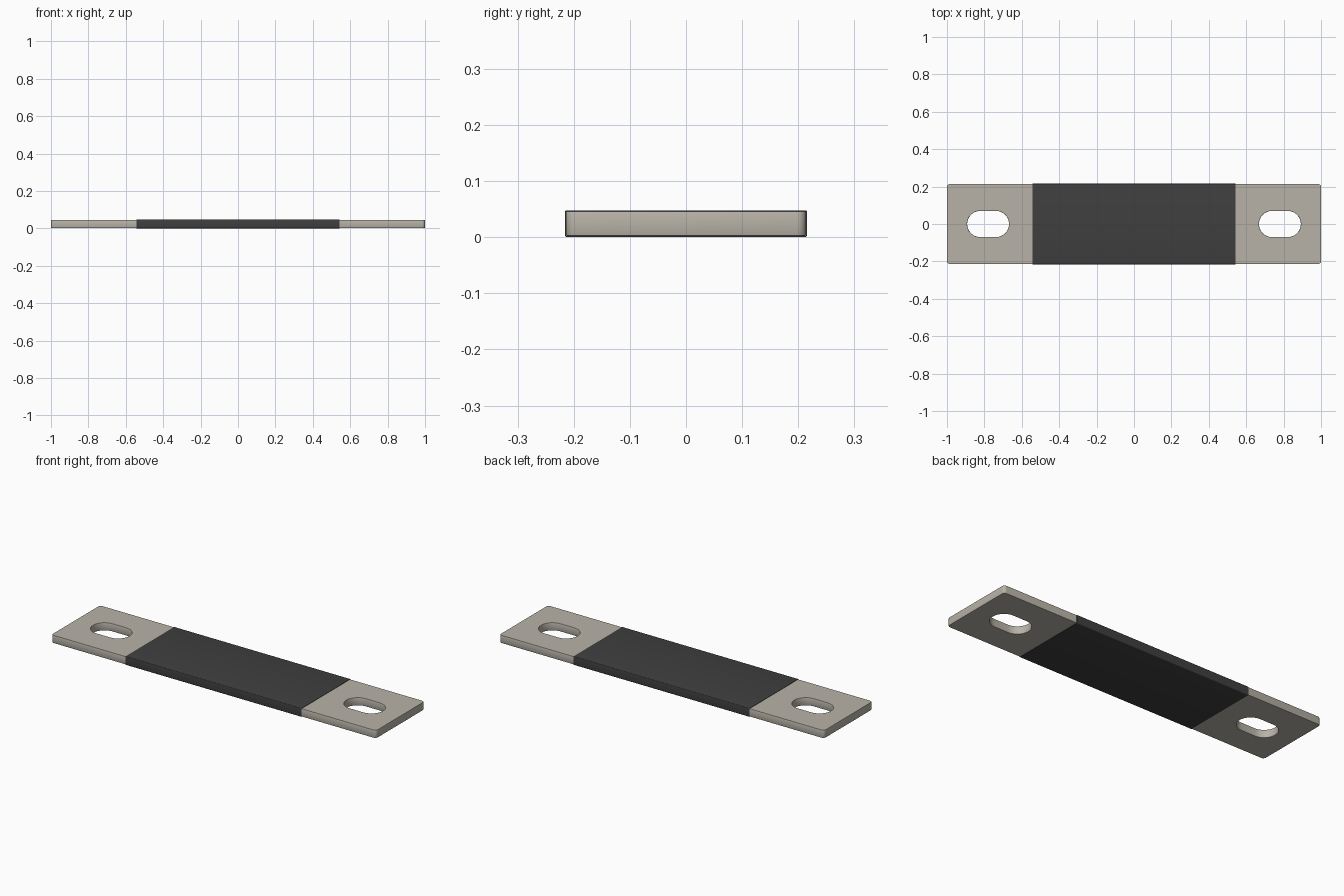
import bpy
from math import cos, sin, pi, radians
from mathutils import Matrix

if "Cube" in bpy.data.objects:
    bpy.data.objects.remove(bpy.data.objects["Cube"])

PLATE_W, PLATE_T, SLEEVE_T = 0.428, 0.044, 0.002
MID_Z = PLATE_T / 2 + SLEEVE_T


def rounded_rect(w, h, r, cx=0, steps=6):
    """Outline of a rectangle with rounded corners; r = h/2 gives a slot."""
    pts = []
    for q, (sx, sy) in enumerate([(1, 1), (-1, 1), (-1, -1), (1, -1)]):
        for i in range(steps + 1):
            a = (q + i / steps) * pi / 2
            pts.append((cx + sx * (w / 2 - r) + r * cos(a),
                        sy * (h / 2 - r) + r * sin(a)))
    # drop coincident points where two corner arcs meet
    return [p for i, p in enumerate(pts)
            if abs(p[0] - pts[i - 1][0]) + abs(p[1] - pts[i - 1][1]) > 1e-5]


def extruded(name, outlines, depth, bevel, color):
    """Filled outlines (inner ones become holes) extruded symmetrically in z."""
    cu = bpy.data.curves.new(name, 'CURVE')
    cu.dimensions, cu.fill_mode = '2D', 'BOTH'
    cu.extrude = depth / 2 - bevel
    cu.bevel_depth, cu.offset, cu.bevel_resolution = bevel, -bevel, 1
    for pts in outlines:
        sp = cu.splines.new('POLY')
        sp.points.add(len(pts) - 1)
        for p, (x, y) in zip(sp.points, pts):
            p.co = (x, y, 0, 1)
        sp.use_cyclic_u = True
    ob = bpy.data.objects.new(name, cu)
    bpy.context.collection.objects.link(ob)
    bpy.ops.object.select_all(action='DESELECT')
    ob.select_set(True)
    bpy.context.view_layer.objects.active = ob
    bpy.ops.object.convert(target='MESH')
    ob = bpy.context.object
    ob.name = name
    mat = bpy.data.materials.new(name + "_material")
    mat.diffuse_color = color
    mat.use_nodes = True
    mat.node_tree.nodes["Principled BSDF"].inputs["Base Color"].default_value = mat.diffuse_color
    ob.data.materials.clear()
    ob.data.materials.append(mat)
    bpy.ops.object.shade_smooth_by_angle(angle=radians(30))
    return ob


# Metal bar with a bolt slot at each end
slots = [rounded_rect(0.224, 0.14, 0.07, cx=s * 0.78, steps=8) for s in (-1, 1)]
bar = extruded("metal_bar", [rounded_rect(2.0, PLATE_W, 0.016)] + slots,
               PLATE_T, 0.002, (0.48, 0.45, 0.39, 1))
bar.data.transform(Matrix.Translation((0, 0, MID_Z)))

# Thin dark insulating sleeve around the middle, a tube along x
outer = rounded_rect(PLATE_W + 2 * SLEEVE_T, PLATE_T + 2 * SLEEVE_T, 0.004, steps=4)
inner = rounded_rect(PLATE_W + 0.0004, PLATE_T + 0.0004, 0.002, steps=4)
sleeve = extruded("insulating_sleeve", [outer, inner], 1.084, 0, (0.05, 0.05, 0.05, 1))
# local x -> y, local y -> z, extrusion -> x
sleeve.data.transform(Matrix.Translation((0, 0, MID_Z)) @
                      Matrix(((0, 0, 1, 0), (1, 0, 0, 0), (0, 1, 0, 0), (0, 0, 0, 1))))
